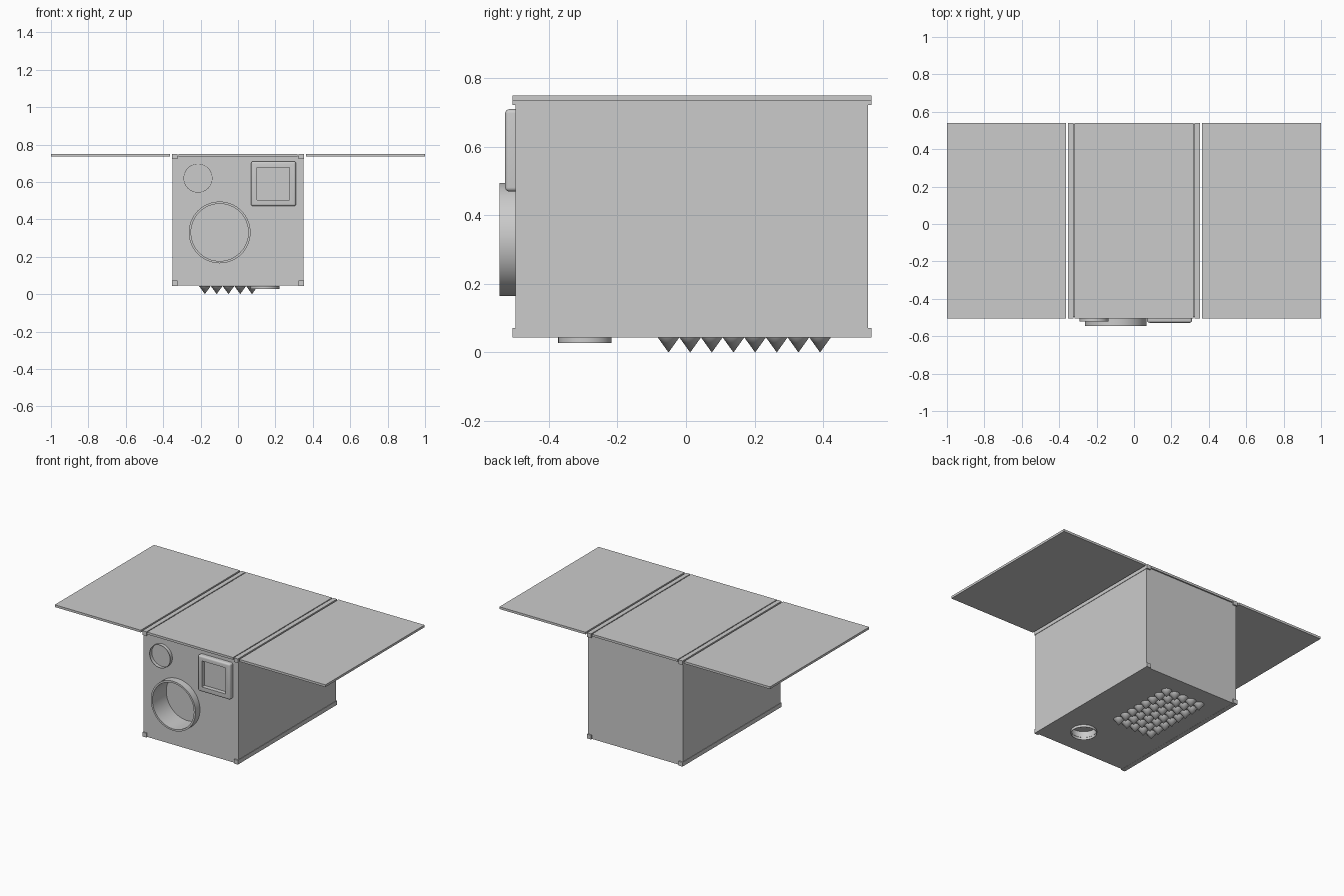
import bpy, bmesh, math
from mathutils import Matrix

if "Cube" in bpy.data.objects:
    bpy.data.objects.remove(bpy.data.objects["Cube"])


def finish(name, bm, angle=None):
    bmesh.ops.recalc_face_normals(bm, faces=bm.faces)
    me = bpy.data.meshes.new(name)
    bm.to_mesh(me)
    bm.free()
    ob = bpy.data.objects.new(name, me)
    bpy.context.collection.objects.link(ob)
    if angle:
        bpy.ops.object.select_all(action='DESELECT')
        ob.select_set(True)
        bpy.context.view_layer.objects.active = ob
        bpy.ops.object.shade_smooth_by_angle(angle=math.radians(angle))
    return ob


def box(name, x0, x1, y0, y1, z0, z1):
    bm = bmesh.new()
    m = (Matrix.Translation(((x0 + x1) / 2, (y0 + y1) / 2, (z0 + z1) / 2))
         @ Matrix.Diagonal((x1 - x0, y1 - y0, z1 - z0, 1)))
    bmesh.ops.create_cube(bm, size=1, matrix=m)
    return finish(name, bm)


def lathe(name, profile, matrix, closed=True, n=64):
    """Spin (radius, height) points around local z, then place."""
    bm = bmesh.new()
    rings = [[bm.verts.new((r * math.cos(2 * math.pi * i / n), r * math.sin(2 * math.pi * i / n), h))
              for i in range(n)] for r, h in profile]
    pairs = list(zip(rings, rings[1:] + rings[:1])) if closed else list(zip(rings, rings[1:]))
    for a, b in pairs:
        for i in range(n):
            j = (i + 1) % n
            bm.faces.new((a[i], a[j], b[j], b[i]))
    if not closed:
        bm.faces.new(rings[0])
        bm.faces.new(rings[-1])
    bm.transform(matrix)
    return finish(name, bm, 35)


def tube(name, ro, ri, h0, h1, matrix):
    return lathe(name, [(ri, h0), (ro, h0), (ro, h1), (ri, h1)], matrix)


def cut(target, cutter):
    mod = target.modifiers.new("hole", 'BOOLEAN')
    mod.operation = 'DIFFERENCE'
    mod.solver = 'EXACT'
    mod.object = cutter
    bpy.context.view_layer.objects.active = target
    bpy.ops.object.modifier_apply(modifier=mod.name)
    bpy.data.objects.remove(cutter)


Y0, Y1 = -0.506, 0.541      # ends of rails and panels
FACE = -0.497               # front face of the body
BASE = 0.044                # underside of the body


def facing_front(x, z):     # local +z points to -y
    return Matrix.Translation((x, FACE, z)) @ Matrix.Rotation(math.pi / 2, 4, 'X')


def facing_down(x, y):      # local +z points to -z
    return Matrix.Translation((x, y, BASE)) @ Matrix.Rotation(math.pi, 4, 'X')


# Main body with recesses for the big lens and the underside nozzle
body = box("body", -0.35, 0.35, FACE, 0.532, BASE + 0.001, 0.737)
lens_m, nozzle_m = facing_front(-0.098, 0.33), facing_down(0.144, -0.295)
cut(body, lathe("lens_cutter", [(0.154, -0.10), (0.154, 0.1)], lens_m, False))
cut(body, lathe("nozzle_cutter", [(0.076, -0.04), (0.076, 0.1)], nozzle_m, False))

# Top plate, corner rails and side panels
box("top_plate", -0.317, 0.317, Y0, Y1, 0.735, 0.75)
for s, side in ((-1, "left"), (1, "right")):
    xa, xb = sorted((s * 0.323, s * 0.353))
    box("bottom_rail_" + side, xa, xb, Y0, Y1, BASE, 0.072)
    box("top_rail_" + side, xa, xb, Y0, Y1, 0.722, 0.75)
    xa, xb = sorted((s * 0.364, s * 1.0))
    box("wing_panel_" + side, xa, xb, Y0, Y1, 0.735, 0.75)

# Round fittings
tube("lens_barrel", 0.165, 0.153, 0, 0.048, lens_m)
tube("small_sensor_ring", 0.077, 0.075, 0, 0.023, facing_front(-0.214, 0.62))
tube("underside_nozzle", 0.078, 0.076, 0, 0.016, nozzle_m)

# Square sensor frame with rounded outer edges and a recessed window
bm = bmesh.new()
m = Matrix.Translation((0.19, -0.512, 0.59)) @ Matrix.Diagonal((0.24, 0.032, 0.24, 1))
bmesh.ops.create_cube(bm, size=1, matrix=m)
edges = [e for e in bm.edges if any(v.co.y < -0.52 for v in e.verts)]
bmesh.ops.bevel(bm, geom=edges, offset=0.012, segments=5, profile=0.5, affect='EDGES')
frame = finish("sensor_frame", bm, 35)
cut(frame, box("window_cutter", 0.102, 0.276, -0.6, -0.499, 0.504, 0.678))

# Grid of spikes on the underside
bm = bmesh.new()
for i in range(5):
    for j in range(8):
        bmesh.ops.create_cone(bm, cap_ends=True, segments=32, radius1=0.0315, radius2=0, depth=BASE,
                              matrix=facing_down(-0.177 + 0.063 * i, -0.051 + 0.0632 * j)
                              @ Matrix.Translation((0, 0, BASE / 2)))
finish("underside_spikes", bm, 50)
